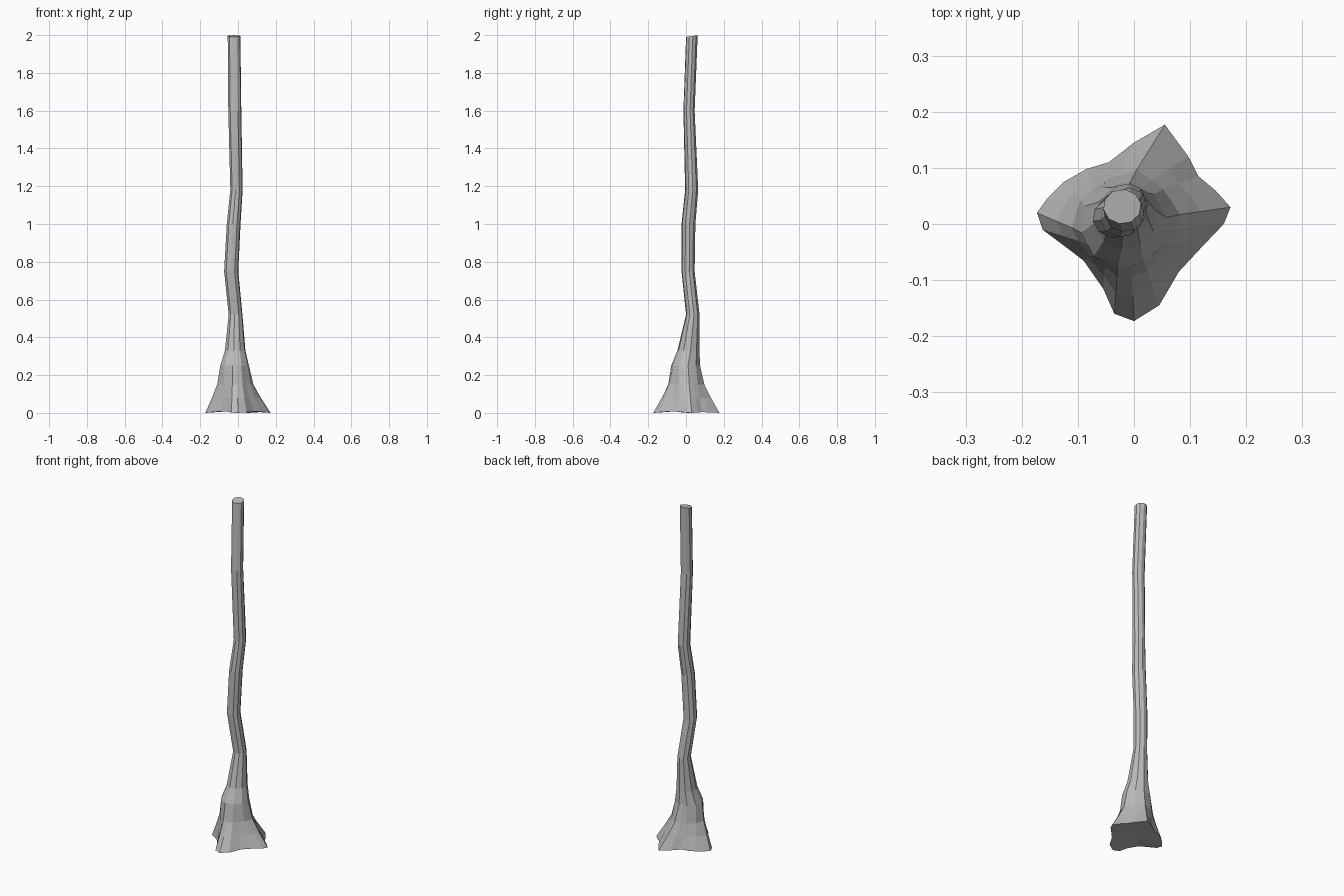
import bpy, bmesh, math
from mathutils import Vector

cube = bpy.data.objects.get("Cube")
if cube:
    bpy.data.objects.remove(cube)

bark = bpy.data.materials.new("grey_bark")
bark.use_nodes = True
colour = (0.5, 0.5, 0.5, 1)
bark.diffuse_color = colour
bark.node_tree.nodes["Principled BSDF"].inputs["Base Color"].default_value = colour

# Root outline on the ground, clockwise from the left root
ROOTS = [(.172, .03), (.16, 0), (.12, -.042), (.08, -.085), (.045, -.145),
         (0, -.173), (-.035, -.16), (-.055, -.115), (-.09, -.065), (-.163, -.01),
         (-.173, .02), (-.155, .045), (-.125, .075), (-.085, .098), (-.045, .11),
         (0, .145), (.055, .177), (.097, .12), (.115, .085), (.145, .06)]
N = len(ROOTS)

# Trunk sections: height, centre x, centre y, radius x, radius y, root flare
SECTIONS = [(.01, -.018, 0, .078, .078, 1), (.08, -.018, 0, .078, .078, .55),
            (.15, -.018, 0, .078, .078, .2), (.25, -.018, -.002, .077, .077, 0),
            (.33, -.015, .013, .055, .059, 0), (.52, -.013, .036, .037, .036, 0),
            (.75, -.036, .011, .038, .035, 0), (1.0, -.023, .013, .037, .037, 0),
            (1.18, -.008, .03, .033, .035, 0), (1.6, -.017, .016, .035, .03, 0),
            (1.995, -.021, .031, .034, .031, 0)]


def ring(bm, z, cx, cy, rx, ry, flare):
    verts = []
    for i, root in enumerate(ROOTS):
        a = math.radians(10) - math.tau * i / N
        # every second point lies on a flat, giving a ten-sided trunk
        s = math.cos(math.tau / N) if i % 2 else 1
        p = Vector((cx + rx * s * math.cos(a), cy + ry * s * math.sin(a)))
        p = p.lerp(Vector(root), flare)
        h = z
        if flare == 1:      # root tips touch the ground, hollows lift a little
            h = .025 * max(0, 1 - p.length / .172)
        if z > 1.9:         # slanted cut
            h = z + .15 * (p.y - cy)
        verts.append(bm.verts.new((p.x, p.y, h)))
    return verts


bm = bmesh.new()
rings = [ring(bm, *s) for s in SECTIONS]
for low, high in zip(rings, rings[1:]):
    for i in range(N):
        j = (i + 1) % N
        bm.faces.new((low[i], low[j], high[j], high[i]))
bm.faces.new(rings[-1])

# Underside fan
middle = bm.verts.new((0, 0, .012))
for i in range(N):
    bm.faces.new((rings[0][i], rings[0][(i + 1) % N], middle))
bmesh.ops.recalc_face_normals(bm, faces=bm.faces)

mesh = bpy.data.meshes.new("tree_trunk")
bm.to_mesh(mesh)
bm.free()
mesh.materials.append(bark)
trunk = bpy.data.objects.new("tree_trunk", mesh)
bpy.context.collection.objects.link(trunk)
